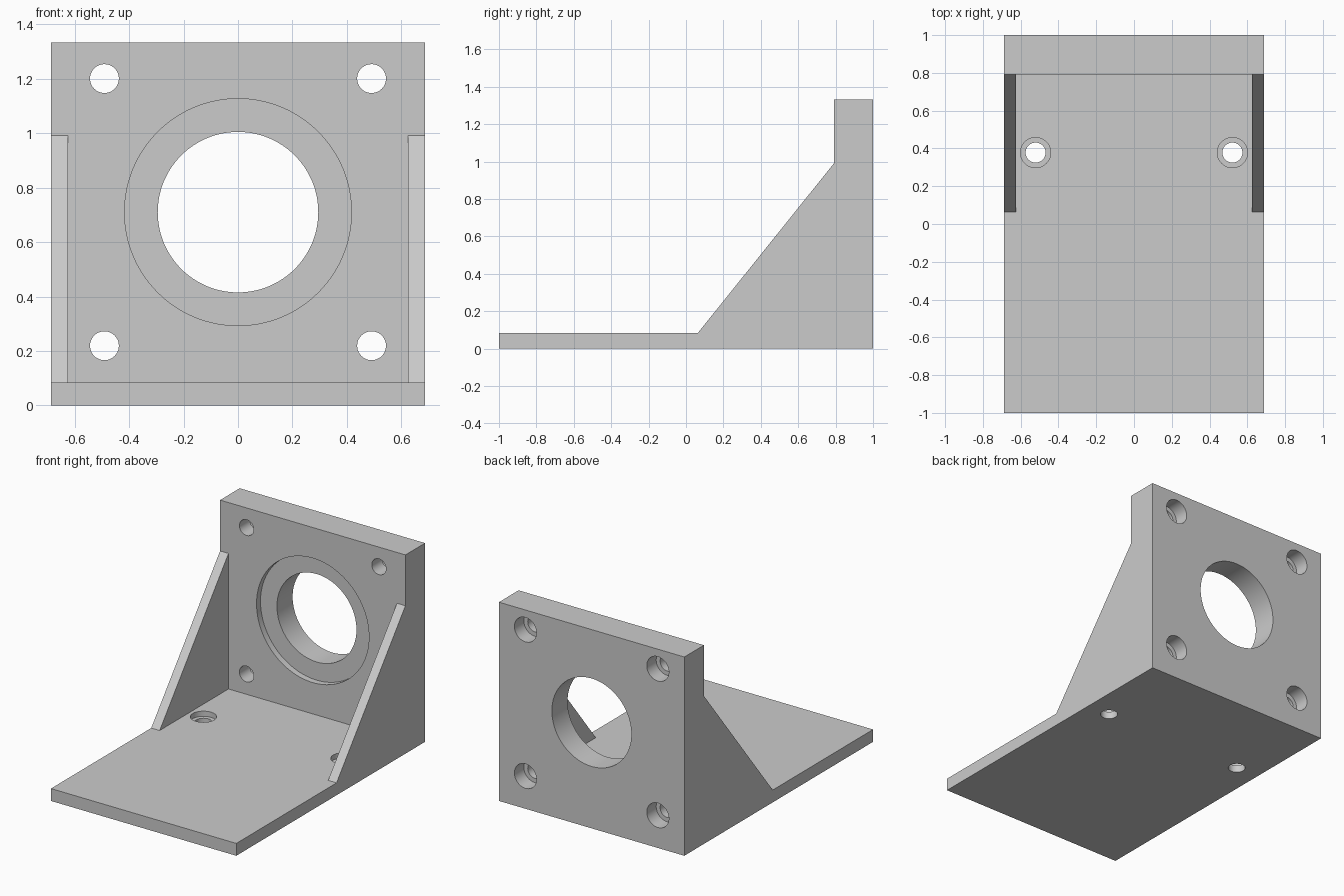
import bpy
import bmesh
from math import radians
from mathutils import Matrix

default = bpy.data.objects.get("Cube")
if default:
    bpy.data.objects.remove(default, do_unlink=True)

# Main dimensions
HALF_W, TOP, BASE = 0.6875, 1.333, 0.083
WALL_FRONT, GUSSET, BORE_Z = 0.792, 0.0625, 0.71
GUSSET_FOOT, GUSSET_TOP = 0.0625, 0.992

grey = bpy.data.materials.new("plain grey")
grey.use_nodes = True
colour = (0.6, 0.6, 0.6, 1)
grey.diffuse_color = colour
grey.node_tree.nodes["Principled BSDF"].inputs["Base Color"].default_value = colour


def make_object(name, bm):
    bmesh.ops.recalc_face_normals(bm, faces=bm.faces)
    mesh = bpy.data.meshes.new(name)
    bm.to_mesh(mesh)
    bm.free()
    mesh.materials.append(grey)
    obj = bpy.data.objects.new(name, mesh)
    bpy.context.collection.objects.link(obj)
    return obj


def side_prism(name, profile, half_width):
    """Extrude a (y, z) side profile across x."""
    bm = bmesh.new()
    face = bm.faces.new([bm.verts.new((-half_width, y, z)) for y, z in profile])
    out = bmesh.ops.extrude_face_region(bm, geom=[face])
    moved = [v for v in out["geom"] if isinstance(v, bmesh.types.BMVert)]
    bmesh.ops.translate(bm, verts=moved, vec=(2 * half_width, 0, 0))
    return make_object(name, bm)


def cylinder(name, radius, axis, a, b, start, end, sides=48):
    """Cylinder along y at (x=a, z=b), or along z at (x=a, y=b)."""
    mid = (start + end) / 2
    if axis == "Y":
        matrix = Matrix.Translation((a, mid, b)) @ Matrix.Rotation(radians(90), 4, "X")
    else:
        matrix = Matrix.Translation((a, b, mid))
    bm = bmesh.new()
    bmesh.ops.create_cone(bm, cap_ends=True, segments=sides, radius1=radius,
                          radius2=radius, depth=end - start, matrix=matrix)
    return make_object(name, bm)


def cut(target, cutter):
    mod = target.modifiers.new("cut", "BOOLEAN")
    mod.operation, mod.solver, mod.object = "DIFFERENCE", "EXACT", cutter
    bpy.context.view_layer.objects.active = target
    bpy.ops.object.modifier_apply(modifier=mod.name)
    bpy.data.objects.remove(cutter, do_unlink=True)


# Solid side outline, hollowed so only base, wall and two gussets remain
bracket = side_prism("mounting_bracket", [
    (-1, 0), (1, 0), (1, TOP), (WALL_FRONT, TOP), (WALL_FRONT, GUSSET_TOP),
    (GUSSET_FOOT, BASE), (-1, BASE)], HALF_W)
cut(bracket, side_prism("pocket", [
    (0, BASE), (WALL_FRONT, BASE), (WALL_FRONT, TOP + 0.1), (0, TOP + 0.1)],
    HALF_W - GUSSET))

# Central bore with a shallow front recess
cut(bracket, cylinder("bore", 0.295, "Y", 0, BORE_Z, 0.7, 1.1, 128))
cut(bracket, cylinder("recess", 0.417, "Y", 0, BORE_Z, 0.7, WALL_FRONT + 0.042, 128))

# Four wall screw holes, counterbored from the back
for x in (-0.491, 0.491):
    for z in (BORE_Z - 0.491, BORE_Z + 0.491):
        cut(bracket, cylinder("wall_hole", 0.053, "Y", x, z, 0.7, 1.1))
        cut(bracket, cylinder("wall_counterbore", 0.082, "Y", x, z, 0.9, 1.1))

# Two base screw holes, counterbored from above
for x in (-0.521, 0.521):
    cut(bracket, cylinder("base_hole", 0.053, "Z", x, 0.378, -0.1, 0.2))
    cut(bracket, cylinder("base_counterbore", 0.08, "Z", x, 0.378, 0.048, 0.2))

# Smooth bores, crisp edges
bpy.ops.object.select_all(action="DESELECT")
bracket.select_set(True)
bpy.context.view_layer.objects.active = bracket
bpy.ops.object.shade_smooth_by_angle(angle=radians(30))
